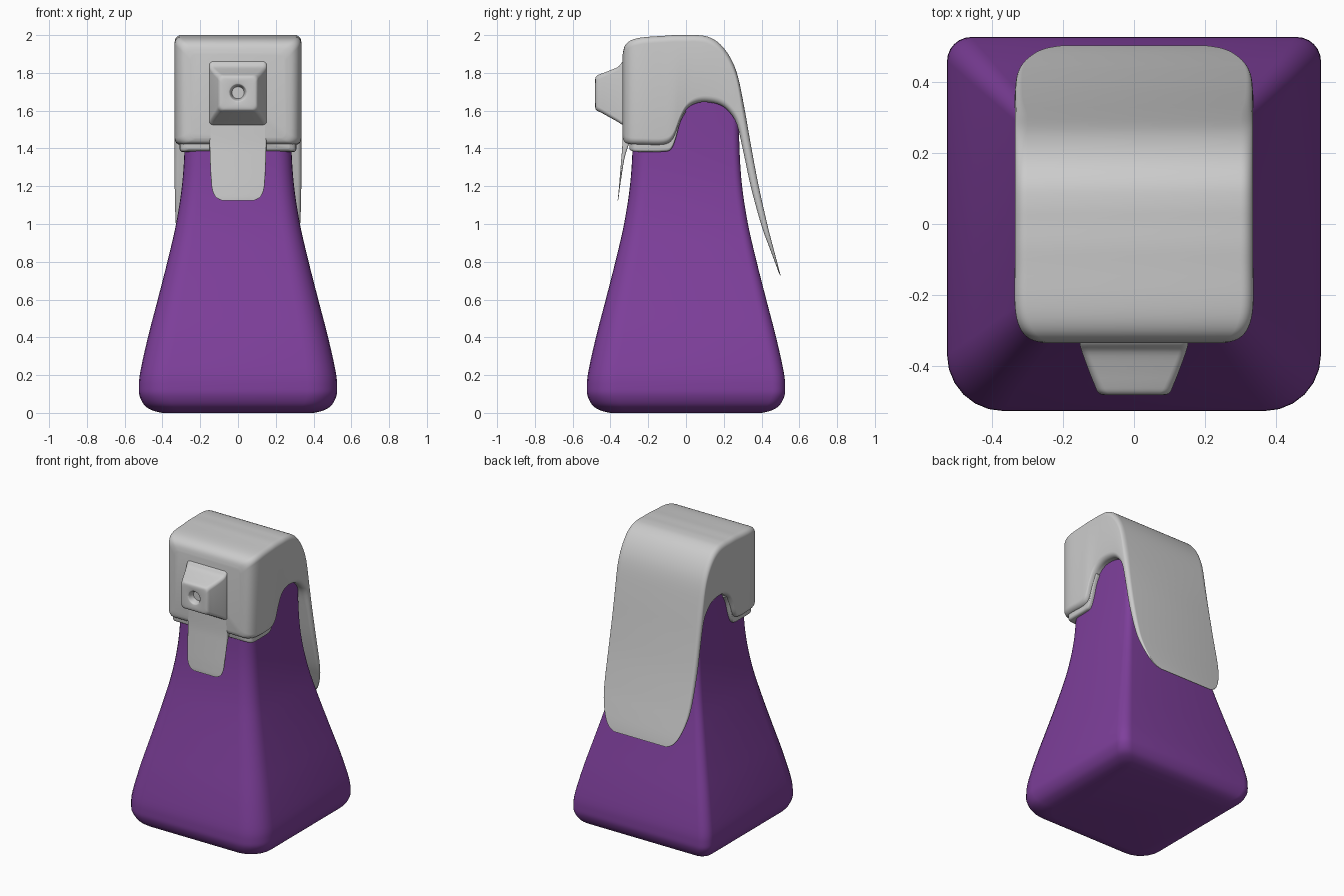
import bpy, bmesh, math
from mathutils import Vector

if "Cube" in bpy.data.objects:
    bpy.data.objects.remove(bpy.data.objects["Cube"])


def round_rect(hx, v0, v1, r_low, r_high, seg=6):
    """Rounded rectangle, +-hx wide, from v0 to v1; separate radii for low and high corners."""
    pts = []
    corners = [(1, v1, -1, r_high), (-1, v1, -1, r_high), (-1, v0, 1, r_low), (1, v0, 1, r_low)]
    for k, (sx, v, sv, r) in enumerate(corners):
        r = min(r, hx, abs(v1 - v0) / 2)
        for i in range(seg + 1):
            a = math.pi / 2 * (k + i / seg)
            pts.append((sx * (hx - r) + r * math.cos(a), v + sv * r + r * math.sin(a)))
    return pts


def smooth_rings(rings, n):
    """Catmull-Rom interpolation between successive rings."""
    out = []
    for i in range(len(rings) - 1):
        a, b, c = rings[max(i - 1, 0)], rings[i], rings[i + 1]
        d = rings[min(i + 2, len(rings) - 1)]
        for k in range(n):
            t = k / n
            out.append([(q * 2 + (r - p) * t + (p * 2 - q * 5 + r * 4 - s) * t * t
                         + (q * 3 - p - r * 3 + s) * t ** 3) * 0.5
                        for p, q, r, s in zip(a, b, c, d)])
    return out + [rings[-1]]


def loft(name, rings, n=4, mat=None, angle=50):
    bm = bmesh.new()
    loops = [[bm.verts.new(p) for p in ring] for ring in smooth_rings(rings, n)]
    for a, b in zip(loops, loops[1:]):
        for i in range(len(a)):
            j = (i + 1) % len(a)
            bm.faces.new((a[i], a[j], b[j], b[i]))
    bm.faces.new(loops[0])
    bm.faces.new(loops[-1])
    bmesh.ops.remove_doubles(bm, verts=bm.verts, dist=0.0002)
    bmesh.ops.recalc_face_normals(bm, faces=bm.faces)
    mesh = bpy.data.meshes.new(name)
    bm.to_mesh(mesh)
    bm.free()
    ob = bpy.data.objects.new(name, mesh)
    bpy.context.collection.objects.link(ob)
    if mat:
        mesh.materials.append(mat)
    bpy.ops.object.select_all(action='DESELECT')
    ob.select_set(True)
    bpy.context.view_layer.objects.active = ob
    bpy.ops.object.shade_smooth_by_angle(angle=math.radians(angle))
    return ob


def swept(sections, r):
    """Rings between an outer and an inner (y, z) point, each with a half width in x."""
    rings = []
    for yo, zo, yi, zi, hx in sections:
        o, i = Vector((0, yo, zo)), Vector((0, yi, zi))
        length = (o - i).length
        d = (o - i) / length
        rings.append([i + d * v + Vector((u, 0, 0)) for u, v in round_rect(hx, 0, length, r, r)])
    return rings


purple = bpy.data.materials.new("purple_plastic")
purple.diffuse_color = (0.21, 0.05, 0.33, 1)
purple.use_nodes = True
purple.node_tree.nodes["Principled BSDF"].inputs["Base Color"].default_value = purple.diffuse_color

# Bottle: flared square body, softer at the front corners than at the back
body = [(0, .40), (.012, .45), (.04, .495), (.09, .521), (.14, .525), (.22, .517), (.4, .477),
        (.6, .425), (.8, .374), (1.0, .328), (1.2, .297), (1.4, .283), (1.66, .278)]
loft("bottle", [[Vector((x, y, z)) for x, y in round_rect(h, -h, h, .3 * h, .13 * h)]
                for z, h in body], mat=purple)

# Spray head: box that arches over the neck and runs into the long rear lever
head = [(-.335, 1.90, -.335, 1.455, .25), (-.323, 1.945, -.323, 1.432, .293),
        (-.29, 1.973, -.29, 1.422, .322), (-.23, 1.988, -.23, 1.42, .335),
        (-.12, 1.996, -.12, 1.42, .335), (-.06, 2.0, -.07, 1.45, .335),
        (0, 2.0, -.035, 1.54, .335), (.06, 2.0, 0, 1.605, .335),
        (.12, 1.99, .05, 1.638, .335), (.18, 1.953, .11, 1.645, .335),
        (.235, 1.88, .18, 1.63, .335), (.275, 1.78, .23, 1.592, .335),
        (.31, 1.61, .27, 1.525, .335), (.345, 1.41, .302, 1.39, .335),
        (.385, 1.20, .345, 1.19, .335), (.43, 1.0, .40, .99, .329),
        (.458, .89, .438, .885, .312), (.482, .80, .471, .797, .28),
        (.495, .75, .489, .748, .245), (.502, .727, .499, .726, .20)]
loft("spray_head_and_lever", swept(head, .035))

# Collar: inset band below the front of the head
collar = [(-.30, 1.5, -.30, 1.395, .27), (-.28, 1.5, -.28, 1.385, .30),
          (-.24, 1.5, -.24, 1.382, .308), (-.12, 1.5, -.12, 1.383, .308),
          (-.09, 1.53, -.08, 1.395, .308), (-.08, 1.6, -.055, 1.45, .308),
          (-.08, 1.65, -.03, 1.54, .308), (-.05, 1.7, .0, 1.595, .308)]
loft("collar", swept(collar, .015))

# Nozzle: tapered block whose loft turns inward to form the spray hole
nozzle = [(-.30, .152, 1.52, 1.88, .02), (-.335, .152, 1.525, 1.86, .02),
          (-.36, .146, 1.54, 1.832, .02), (-.41, .128, 1.568, 1.81, .022),
          (-.45, .112, 1.59, 1.795, .024), (-.472, .102, 1.60, 1.785, .026),
          (-.48, .088, 1.614, 1.772, .03), (-.48, .055, 1.64, 1.75, .055),
          (-.473, .042, 1.653, 1.737, .042), (-.44, .032, 1.663, 1.727, .032)]
loft("nozzle", [[Vector((x, y, z)) for x, z in round_rect(h, a, b, r, r)]
                for y, h, a, b, r in nozzle])

# Front tab: thin tapered trigger under the nozzle
tab = [(-.335, 1.52, -.28, 1.48, .15), (-.337, 1.42, -.305, 1.415, .15),
       (-.343, 1.34, -.327, 1.34, .148), (-.353, 1.22, -.346, 1.22, .142),
       (-.357, 1.17, -.353, 1.17, .133), (-.360, 1.14, -.357, 1.14, .115),
       (-.362, 1.125, -.360, 1.125, .085)]
loft("front_tab", swept(tab, .008))
